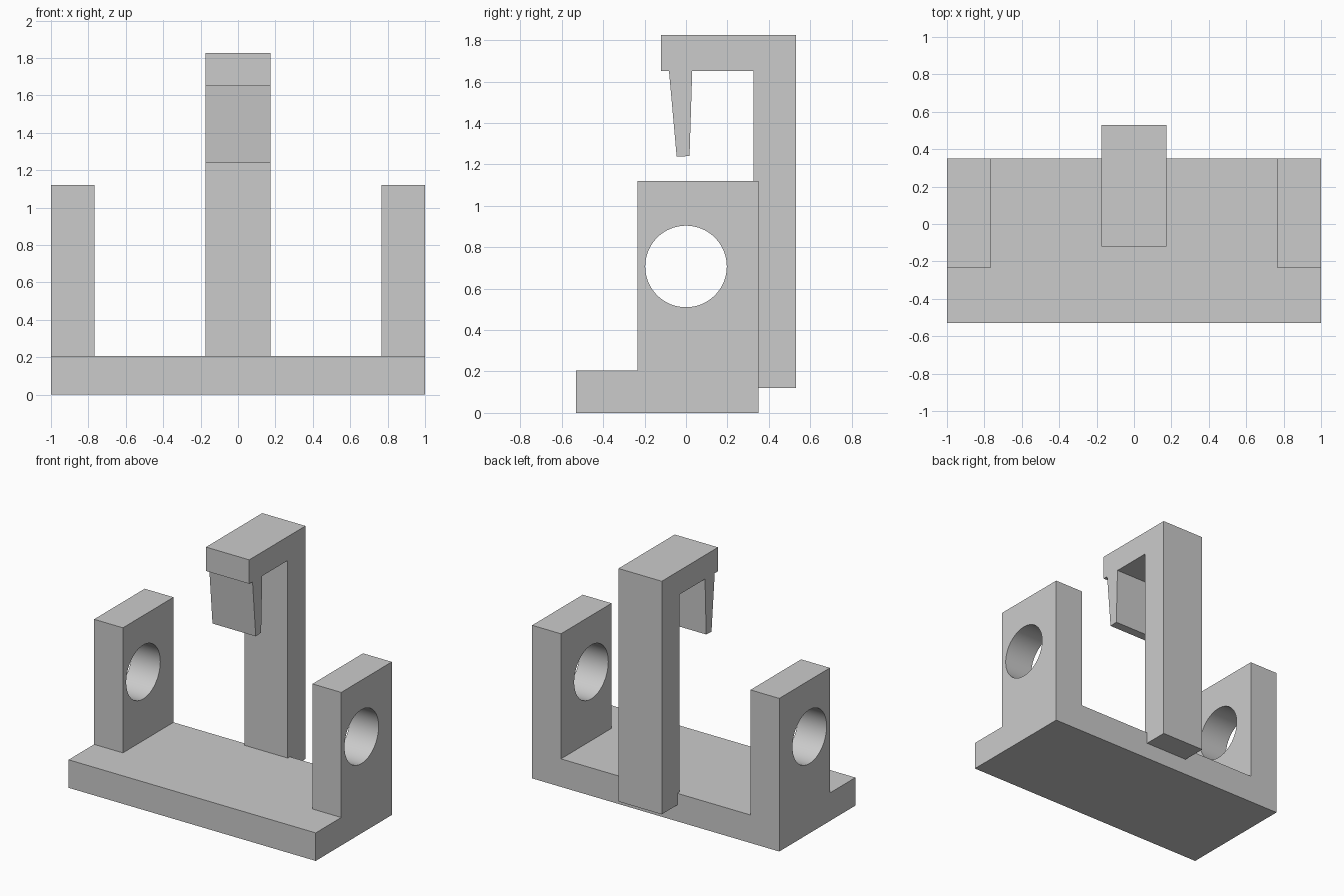
import bpy
import bmesh
from mathutils import Matrix, Vector
from math import pi, radians

default = bpy.data.objects.get("Cube")
if default:
    bpy.data.objects.remove(default, do_unlink=True)

grey = bpy.data.materials.new("light grey")
grey.use_nodes = True
colour = (0.6, 0.6, 0.6, 1)
grey.diffuse_color = colour
grey.node_tree.nodes["Principled BSDF"].inputs["Base Color"].default_value = colour


def finish(name, bm):
    """Turn a bmesh into a named object."""
    bmesh.ops.recalc_face_normals(bm, faces=bm.faces)
    mesh = bpy.data.meshes.new(name)
    bm.to_mesh(mesh)
    bm.free()
    mesh.materials.append(grey)
    obj = bpy.data.objects.new(name, mesh)
    bpy.context.collection.objects.link(obj)
    return obj


def extrude_profile(name, profile, half_width):
    """Extrude a (y, z) outline symmetrically along x."""
    bm = bmesh.new()
    face = bm.faces.new([bm.verts.new((-half_width, y, z)) for y, z in profile])
    side = bmesh.ops.extrude_face_region(bm, geom=[face])
    moved = [v for v in side["geom"] if isinstance(v, bmesh.types.BMVert)]
    bmesh.ops.translate(bm, verts=moved, vec=Vector((2 * half_width, 0, 0)))
    return finish(name, bm)


def cut(target, cutter):
    """Subtract the cutter and remove it."""
    cutter.hide_render = True
    mod = target.modifiers.new("cut", "BOOLEAN")
    mod.operation = "DIFFERENCE"
    mod.solver = "EXACT"
    mod.object = cutter
    bpy.ops.object.select_all(action="DESELECT")
    bpy.context.view_layer.objects.active = target
    target.select_set(True)
    bpy.ops.object.modifier_apply(modifier=mod.name)
    bpy.data.objects.remove(cutter, do_unlink=True)


# Base with two end brackets, from one L-shaped outline
base_top, bracket_top = 0.205, 1.12
front, bracket_front, back = -0.53, -0.235, 0.35
bracket = extrude_profile("base_with_brackets", [
    (front, 0), (back, 0), (back, bracket_top),
    (bracket_front, bracket_top), (bracket_front, base_top), (front, base_top),
], 1.0)

# Clear the space between the brackets
cut(bracket, extrude_profile("gap_cutter", [
    (-1, base_top), (1, base_top), (1, 2), (-1, 2)], 0.767))

# Round hole through both brackets
bm = bmesh.new()
bmesh.ops.create_cone(
    bm, cap_ends=True, segments=64, radius1=0.197, radius2=0.197, depth=3,
    matrix=Matrix.Translation((0, 0, 0.707)) @ Matrix.Rotation(pi / 2, 4, "Y"))
cut(bracket, finish("hole_cutter", bm))
bpy.ops.object.shade_smooth_by_angle(angle=radians(30))

# Rear post with overhanging arm and tapered tooth
extrude_profile("post_with_hooked_arm", [
    (-0.12, 1.825), (0.53, 1.825), (0.53, 0.12), (0.325, 0.12),
    (0.325, 1.65), (0.03, 1.65), (0.017, 1.24), (-0.045, 1.237),
    (-0.082, 1.65), (-0.12, 1.65),
], 0.175)
